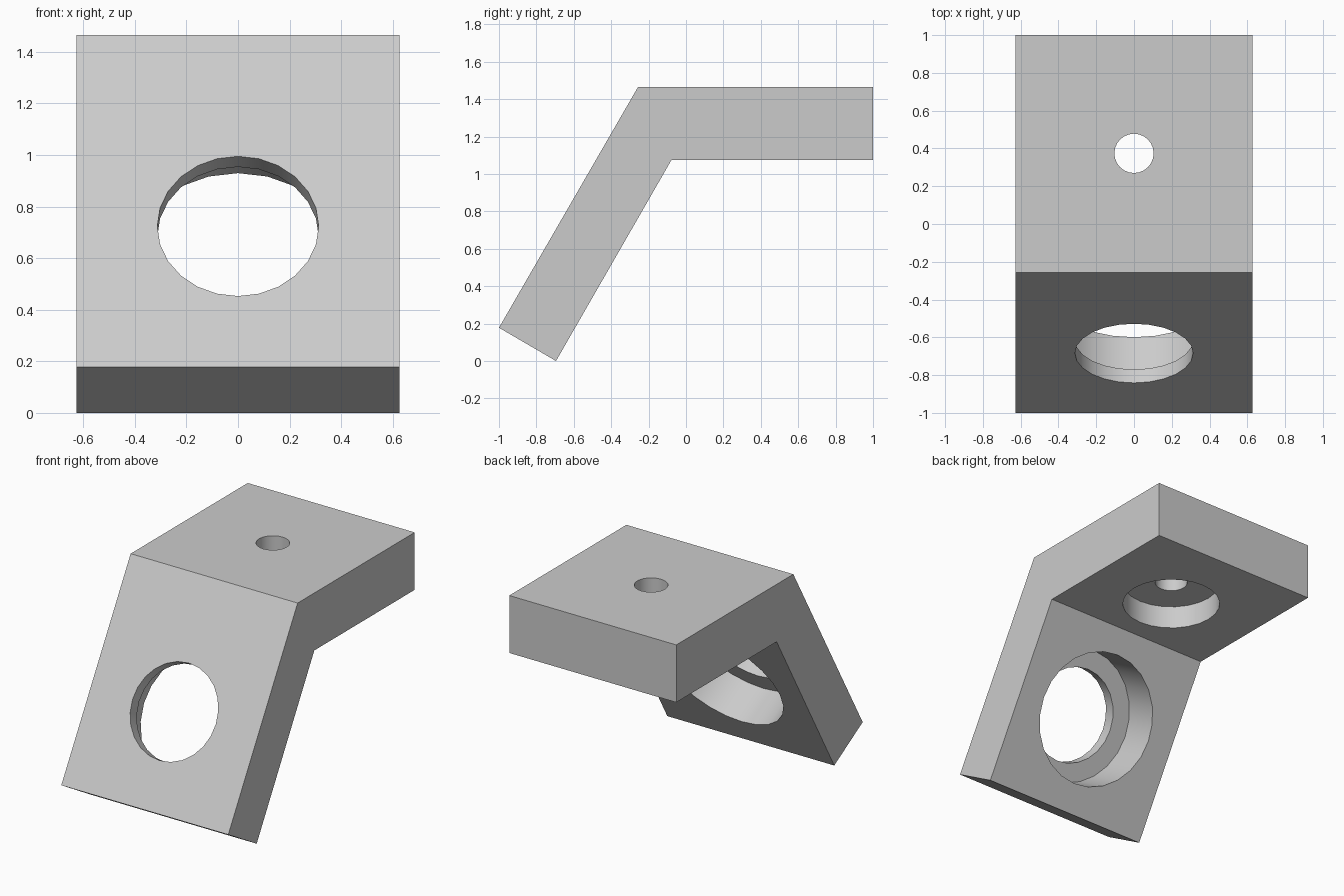
import bpy
import bmesh
from math import radians, sin, cos
from mathutils import Vector

if "Cube" in bpy.data.objects:
    bpy.data.objects.remove(bpy.data.objects["Cube"], do_unlink=True)

HALF_WIDTH = 0.627
LEG_THICK, PLATE_THICK = 0.354, 0.39
TOP = 1.466
SIDES = 24

grey = bpy.data.materials.new("plain_grey")
grey.use_nodes = True
grey.diffuse_color = (0.6, 0.6, 0.6, 1)
grey.node_tree.nodes["Principled BSDF"].inputs["Base Color"].default_value = grey.diffuse_color

# Bent bracket body: side profile (y, z) extruded across the width
profile = [(-1, 0.178), (-0.695, 0), (-0.077, TOP - PLATE_THICK),
           (1, TOP - PLATE_THICK), (1, TOP), (-0.256, TOP)]
bm = bmesh.new()
side = bm.faces.new([bm.verts.new((-HALF_WIDTH, y, z)) for y, z in profile])
grown = bmesh.ops.extrude_face_region(bm, geom=[side])["geom"]
bmesh.ops.translate(bm, verts=[v for v in grown if isinstance(v, bmesh.types.BMVert)],
                    vec=(2 * HALF_WIDTH, 0, 0))
bmesh.ops.recalc_face_normals(bm, faces=bm.faces)
mesh = bpy.data.meshes.new("angled_bracket")
bm.to_mesh(mesh)
bm.free()
mesh.materials.append(grey)
bracket = bpy.data.objects.new("angled_bracket", mesh)
bpy.context.collection.objects.link(bracket)


def cut_round(centre, axis, radius, start, end):
    """Remove a cylinder running from start to end along the axis."""
    bpy.ops.mesh.primitive_cylinder_add(
        vertices=SIDES, radius=radius, depth=end - start,
        location=centre + axis * (start + end) / 2,
        rotation=Vector((0, 0, 1)).rotation_difference(axis).to_euler())
    cutter = bpy.context.object
    cutter.name = "hole_cutter"
    cutter.hide_render = True
    cutter.data.materials.append(grey)
    mod = bracket.modifiers.new("hole", "BOOLEAN")
    mod.operation, mod.solver, mod.object = "DIFFERENCE", "EXACT", cutter
    bpy.ops.object.select_all(action="DESELECT")
    bracket.select_set(True)
    bpy.context.view_layer.objects.active = bracket
    bpy.ops.object.modifier_apply(modifier=mod.name)
    bpy.data.objects.remove(cutter, do_unlink=True)


def stepped_hole(centre, axis, small, large, step, thickness):
    """Small hole from the outer face, wider bore from the inner face."""
    cut_round(centre, axis, small, -0.1, thickness + 0.1)
    cut_round(centre, axis, large, step, thickness + 0.1)


# Large stepped hole through the sloping leg
slope = radians(60)
stepped_hole(Vector((0, -0.683, 0.723)), Vector((0, sin(slope), -cos(slope))),
             0.313, 0.44, 0.08, LEG_THICK)

# Small stepped hole through the flat plate
stepped_hole(Vector((0, 0.374, TOP)), Vector((0, 0, -1)),
             0.104, 0.313, 0.233, PLATE_THICK)

bpy.ops.object.shade_smooth_by_angle(angle=radians(30))
